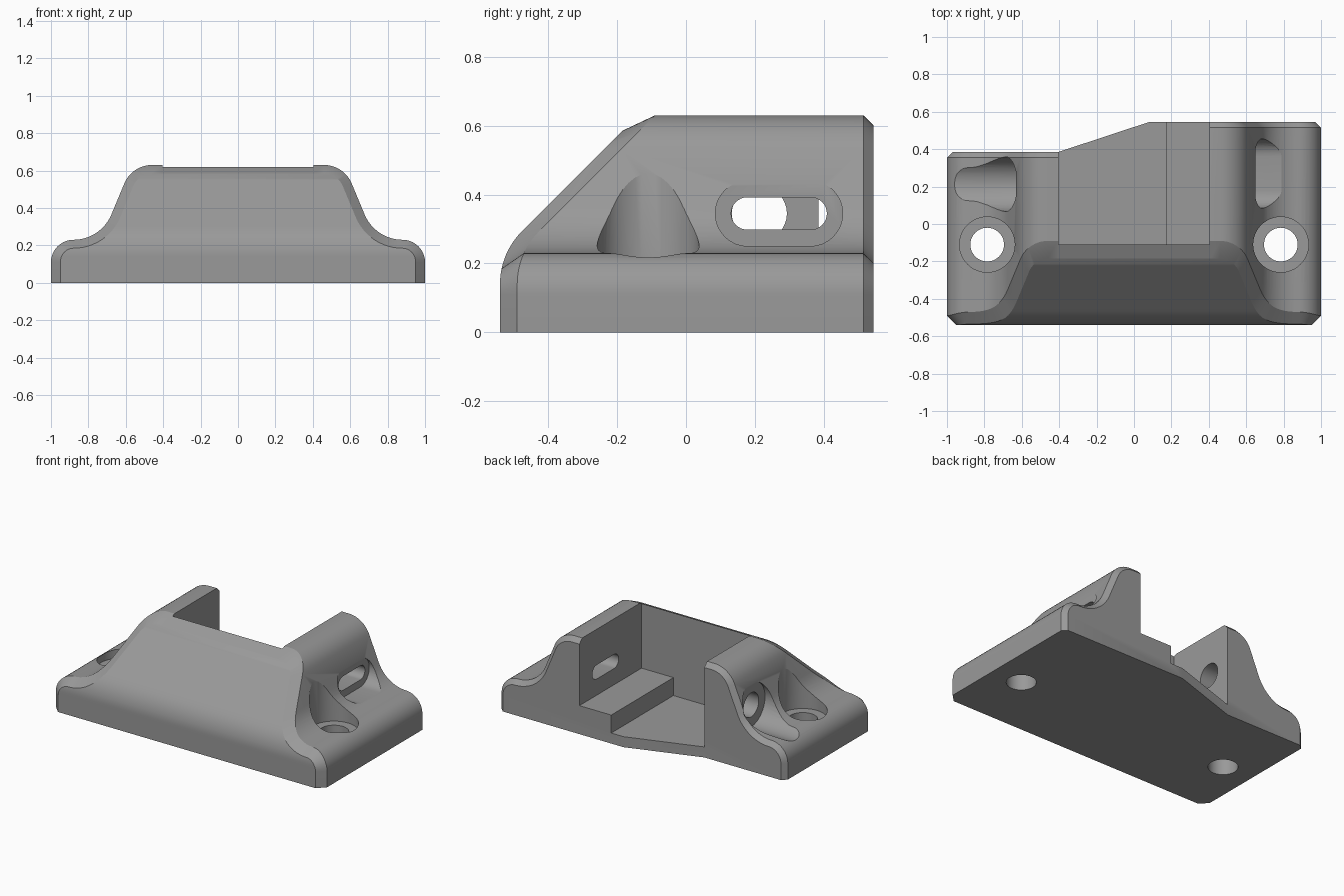
import bpy, bmesh, math
from mathutils import Matrix

if "Cube" in bpy.data.objects:
    bpy.data.objects.remove(bpy.data.objects["Cube"])

grey = bpy.data.materials.new("mid grey")
grey.diffuse_color = (0.32, 0.32, 0.32, 1)
grey.use_nodes = True
grey.node_tree.nodes["Principled BSDF"].inputs["Base Color"].default_value = grey.diffuse_color


def new_object(name, bm):
    bmesh.ops.recalc_face_normals(bm, faces=bm.faces[:])
    mesh = bpy.data.meshes.new(name)
    bm.to_mesh(mesh)
    bm.free()
    mesh.materials.append(grey)
    obj = bpy.data.objects.new(name, mesh)
    bpy.context.collection.objects.link(obj)
    return obj


# Half profile of the bracket: points with outward normals, from foot to top
def arc(cx, cz, r, a0, a1, n, sign=1):
    out = []
    for i in range(n + 1):
        a = math.radians(a0 + (a1 - a0) * i / n)
        c, s = math.cos(a), math.sin(a)
        out.append((cx + r * c, cz + r * s, sign * c, sign * s))
    return out


profile = [(1, 0, 1, 0)]
profile += arc(0.88, 0.11, 0.12, 0, 90, 10)
profile += arc(0.88, 0.45, 0.22, 270, 203, 12, -1)[1:]
profile += arc(0.46, 0.47, 0.16, 23, 90, 10)
profile += [(0.41, 0.63, 0, 1)]


# Front surface: upright foot, rounded bend, 45 degree slope
def front_y(z):
    if z < 0.14:
        return -0.54
    if z < 0.294:
        return -0.323 - math.sqrt(0.217 ** 2 - (z - 0.14) ** 2)
    return z - 0.77


FRONT, BACK = 0.05, 0.03          # chamfer sizes
YL, YR = 0.385, 0.545             # back of the left and right sides

bm = bmesh.new()
rows = []
for x, z, nx, nz in profile:
    fx, fz = x - FRONT * nx, z - FRONT * 0.9 * nz
    bx, bz = x - BACK * nx, z - BACK * nz
    fi, fo = front_y(fz), front_y(z) + FRONT
    loop = [(-fx, fi, fz), (-x, fo, z), (-x, YL - BACK, z), (-bx, YL, bz),
            (-0.405, YL, bz), (0.08, YR, bz),
            (bx, YR, bz), (x, YR - BACK, z), (x, fo, z), (fx, fi, fz)]
    rows.append([bm.verts.new(p) for p in loop])
for a, b in zip(rows, rows[1:]):
    for i in range(10):
        j = (i + 1) % 10
        bm.faces.new((a[i], a[j], b[j], b[i]))
bm.faces.new(rows[0])
t = rows[-1]
for ids in ((0, 1, 8, 9), (1, 2, 7, 8), (2, 3, 4), (2, 4, 5), (2, 5, 7), (7, 5, 6)):
    bm.faces.new([t[i] for i in ids])
body = new_object("mounting_bracket", bm)


def cut(bm):
    cutter = new_object("cutter", bm)
    mod = body.modifiers.new("cut", 'BOOLEAN')
    mod.operation = 'DIFFERENCE'
    mod.solver = 'EXACT'
    mod.object = cutter
    bpy.context.view_layer.objects.active = body
    bpy.ops.object.modifier_apply(modifier=mod.name)
    bpy.data.objects.remove(cutter)


def prism(points, vector):
    bm = bmesh.new()
    face = bm.faces.new([bm.verts.new(p) for p in points])
    ext = bmesh.ops.extrude_face_region(bm, geom=[face])
    verts = [v for v in ext["geom"] if isinstance(v, bmesh.types.BMVert)]
    bmesh.ops.translate(bm, verts=verts, vec=vector)
    return bm


# Sideways slot outline; y0 == y1 gives a round hole
def slot(x, y0, y1, z, r, length):
    pts = []
    for c, start in ((y1, -90), (y0, 90)):
        for i in range(17 if y0 != y1 else 16):
            a = math.radians(start + 180 * i / 16)
            pts.append((x, c + r * math.cos(a), z + r * math.sin(a)))
    cut(prism(pts, (length, 0, 0)))


# Open pocket with a raised step on the right
cut(prism([(x, -0.11, z) for x, z in
           ((-0.405, 0.07), (0.17, 0.07), (0.17, 0.19), (0.405, 0.19),
            (0.405, 1), (-0.405, 1))], (0, 1, 0)))

# Screw holes with counterbores
for x in (-0.785, 0.785):
    for r, z0 in ((0.148, 0.17), (0.09, -0.1)):
        ring = [(x + r * math.cos(k * math.pi / 24), -0.11 + r * math.sin(k * math.pi / 24), z0)
                for k in range(48)]
        cut(prism(ring, (0, 0, 1)))

# Right: long slot in a recess; left: round hole in a round recess
slot(0.65, 0.18, 0.36, 0.345, 0.095, 0.6)
slot(0.3, 0.178, 0.362, 0.345, 0.047, 0.6)
slot(-0.63, 0.213, 0.213, 0.345, 0.146, -0.6)
slot(-0.3, 0.213, 0.213, 0.345, 0.08, -0.6)

# Smooth curves, crisp edges
bpy.ops.object.select_all(action='DESELECT')
body.select_set(True)
bpy.context.view_layer.objects.active = body
bpy.ops.object.shade_smooth_by_angle(angle=math.radians(25))
